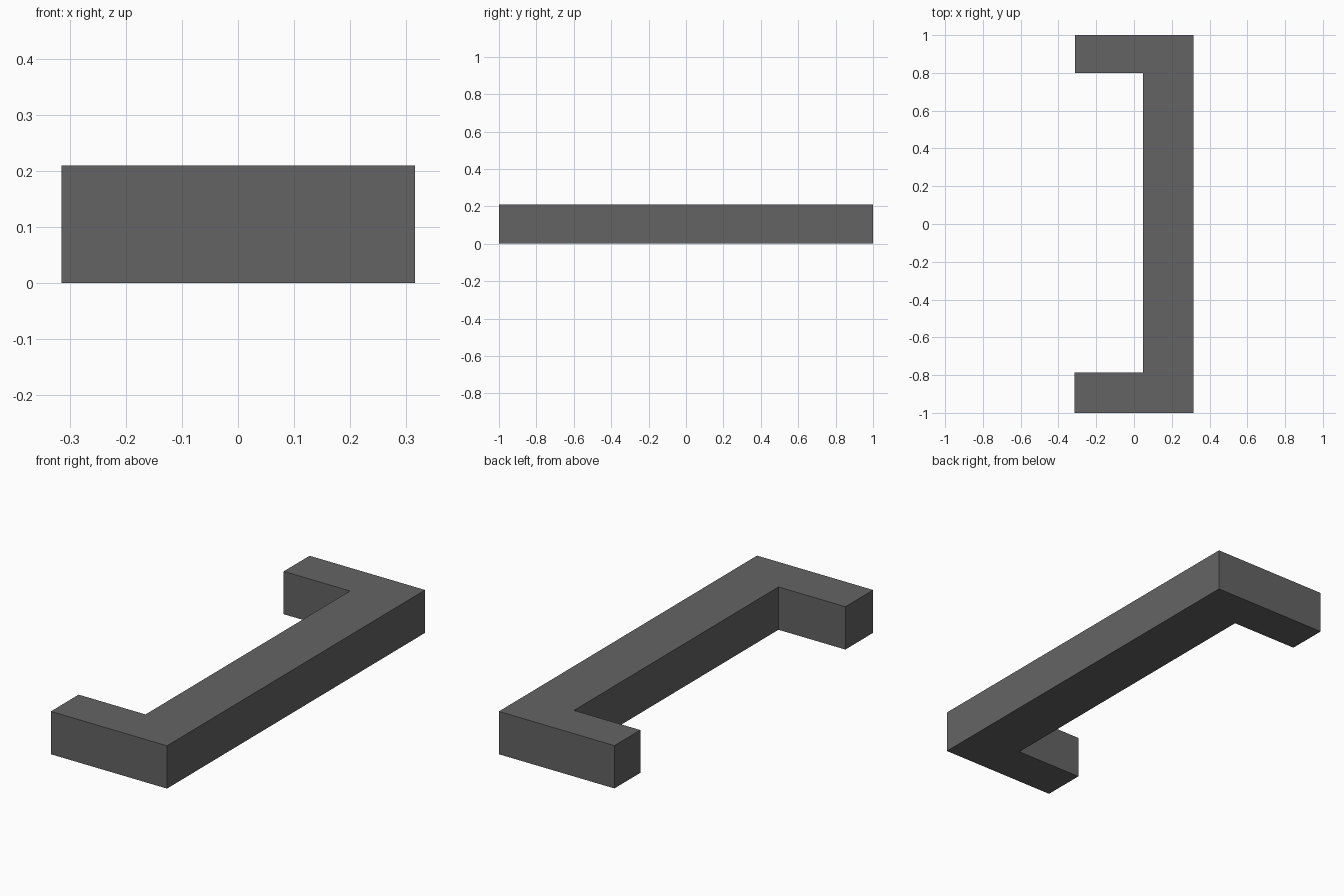
import bpy, bmesh

if "Cube" in bpy.data.objects:
    bpy.data.objects.remove(bpy.data.objects["Cube"])

# Flat dark grey
mat = bpy.data.materials.new("dark_grey")
mat.diffuse_color = (0.127, 0.127, 0.127, 1)
mat.use_nodes = True
mat.node_tree.nodes["Principled BSDF"].inputs["Base Color"].default_value = mat.diffuse_color

# Bracket outline seen from above: long bar with two end arms
HEIGHT = 0.21
outline = [(-0.315, -1), (0.315, -1), (0.315, 1), (-0.312, 1),
           (-0.312, 0.80), (0.048, 0.80), (0.048, -0.785), (-0.315, -0.785)]

# Extrude the outline up from the ground
bm = bmesh.new()
base = bm.faces.new([bm.verts.new((x, y, 0)) for x, y in outline])
top = bmesh.ops.extrude_face_region(bm, geom=[base], use_keep_orig=True)
bmesh.ops.translate(bm, vec=(0, 0, HEIGHT),
                    verts=[v for v in top["geom"] if isinstance(v, bmesh.types.BMVert)])
bmesh.ops.recalc_face_normals(bm, faces=bm.faces)

mesh = bpy.data.meshes.new("bracket_handle")
bm.to_mesh(mesh)
bm.free()
mesh.materials.append(mat)
bpy.context.collection.objects.link(bpy.data.objects.new("bracket_handle", mesh))
